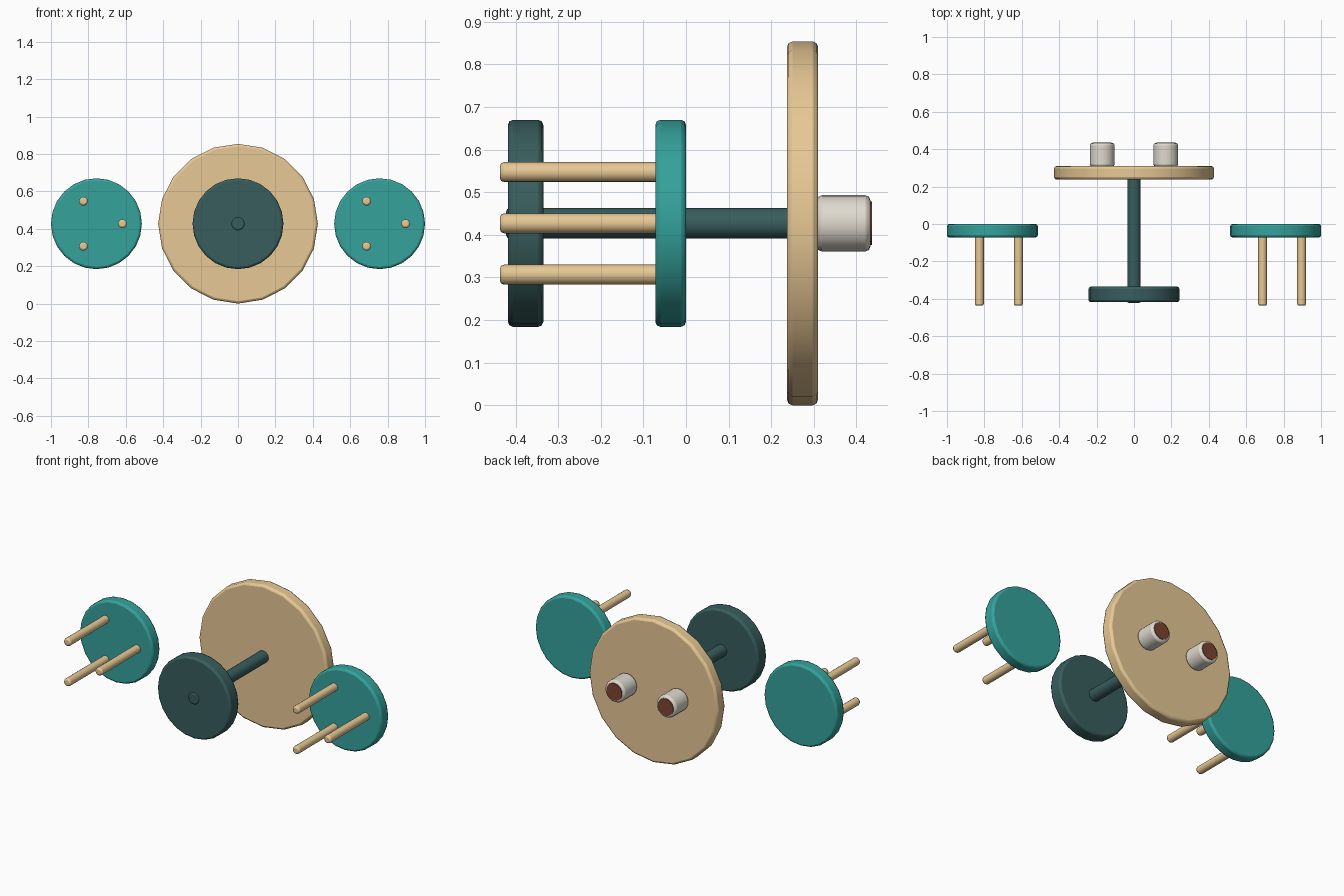
import bpy, math

if "Cube" in bpy.data.objects:
    bpy.data.objects.remove(bpy.data.objects["Cube"])

CZ = 0.427          # height of every part's axis (the set lies on its side)


def material(name, rgb):
    m = bpy.data.materials.new(name)
    m.diffuse_color = (*rgb, 1)
    m.use_nodes = True
    m.node_tree.nodes["Principled BSDF"].inputs["Base Color"].default_value = m.diffuse_color
    return m


WOOD = material("wood", (0.80, 0.58, 0.30))
TEAL = material("teal", (0.035, 0.36, 0.33))
IRON = material("dark_iron", (0.04, 0.11, 0.11))
CREAM = material("cream", (0.74, 0.70, 0.62))
COFFEE = material("coffee", (0.20, 0.06, 0.03))


def disc(name, x, z, y0, y1, radius, sides, mat, bevel=0.0):
    """Bevelled cylinder running along y from y0 to y1."""
    bpy.ops.mesh.primitive_cylinder_add(
        vertices=sides, radius=radius, depth=y1 - y0,
        location=(x, (y0 + y1) / 2, z), rotation=(-math.pi / 2, 0, 0))
    ob = bpy.context.object
    ob.name = name
    ob.data.materials.append(mat)
    if bevel:
        mod = ob.modifiers.new("soft_edge", 'BEVEL')
        mod.width = bevel
        mod.segments = 2
        mod.limit_method = 'ANGLE'
        mod.angle_limit = math.radians(40)
    bpy.ops.object.shade_smooth_by_angle(angle=math.radians(35))
    return ob


# Table: top, post and round foot
disc("table_top", 0, CZ, 0.237, 0.310, 0.427, 20, WOOD, 0.013)
disc("table_post", 0, CZ, -0.422, 0.245, 0.036, 20, IRON, 0.008)
disc("table_base", 0, CZ, -0.418, -0.335, 0.243, 24, IRON, 0.012)

# Cups with coffee
for side, x in (("left", -0.17), ("right", 0.17)):
    disc(f"{side}_cup", x, CZ, 0.307, 0.433, 0.066, 20, CREAM, 0.012)
    disc(f"{side}_coffee", x, CZ, 0.425, 0.437, 0.051, 20, COFFEE)

# Stools: round seat on three legs
for side, x in (("left", -0.757), ("right", 0.757)):
    disc(f"{side}_stool_seat", x, CZ, -0.072, 0.0, 0.243, 24, TEAL, 0.012)
    for i in range(3):
        a = i * math.tau / 3
        disc(f"{side}_stool_leg_{i + 1}", x + 0.139 * math.cos(a),
             CZ + 0.139 * math.sin(a), -0.437, -0.06, 0.0235, 16, WOOD, 0.01)
